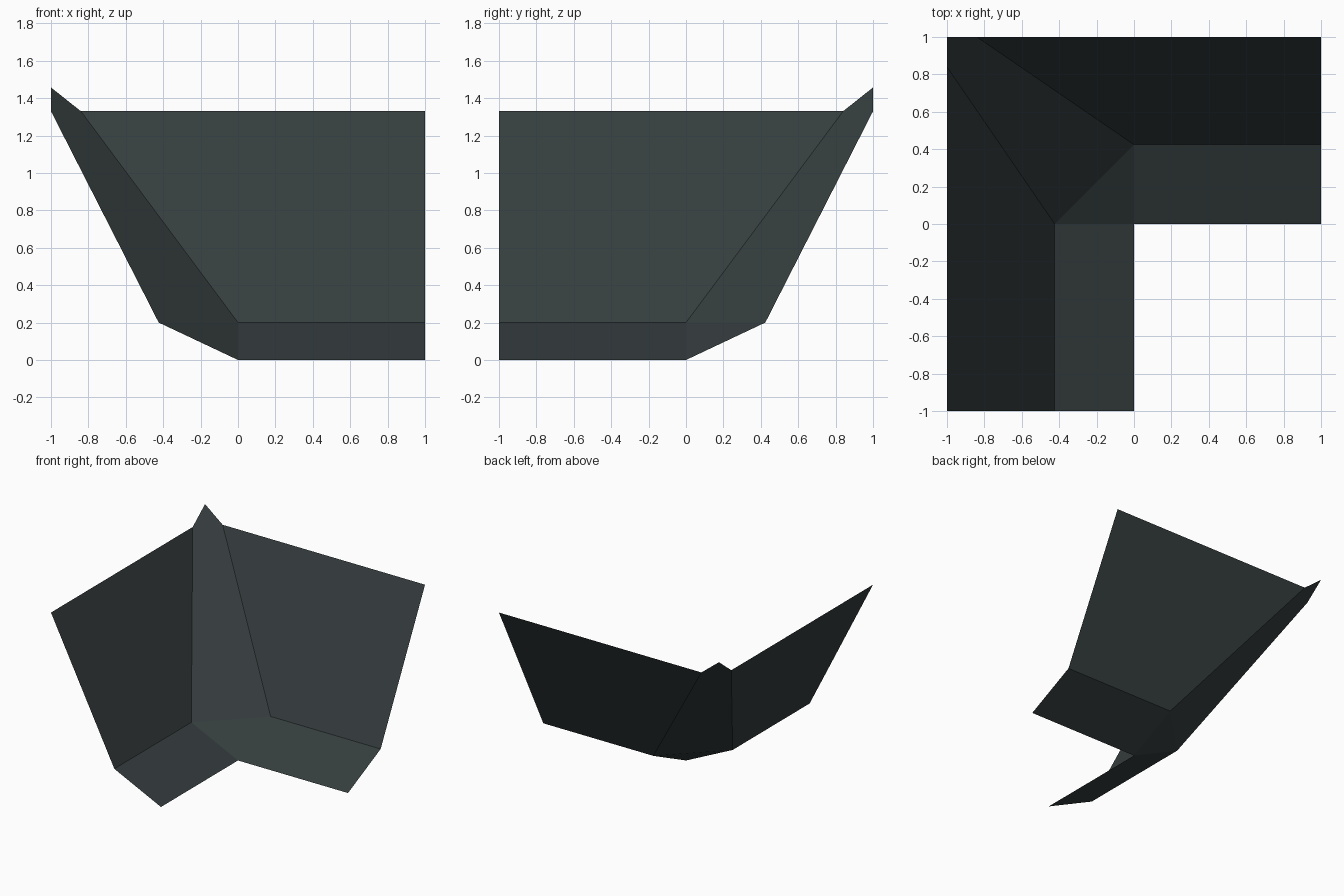
import bpy
import bmesh
from mathutils import Vector

cube = bpy.data.objects.get("Cube")
if cube:
    bpy.data.objects.remove(cube, do_unlink=True)

# One dark slate colour for the whole sheet
slate = bpy.data.materials.new("dark slate")
slate.use_nodes = True
colour = (0.036, 0.047, 0.048, 1.0)
slate.diffuse_color = colour
bsdf = slate.node_tree.nodes["Principled BSDF"]
bsdf.inputs["Base Color"].default_value = colour
bsdf.inputs["Roughness"].default_value = 0.9

# Cross-section as (outward distance, height): toe, bend, rim
TOE, BEND, RIM = (0.0, 0.0), (0.424, 0.2), (1.0, 1.33)
END = 1.0          # length of each arm
MITRE = -0.84      # where the wall rim meets the corner panel
PEAK = 1.457       # height of the corner tip


def on_arm(along, section):
    return Vector((along, section[0], section[1]))


def mirrored(p):
    """Swap to the other arm across the diagonal of the corner."""
    return Vector((-p.y, -p.x, p.z))


def panel(name, points):
    bm = bmesh.new()
    face = bm.faces.new([bm.verts.new(p) for p in points])
    face.normal_update()
    if face.normal.z < 0:
        face.normal_flip()
    mesh = bpy.data.meshes.new(name)
    bm.to_mesh(mesh)
    bm.free()
    mesh.materials.append(slate)
    obj = bpy.data.objects.new(name, mesh)
    bpy.context.collection.objects.link(obj)


toe, bend = on_arm(0, TOE), on_arm(0, BEND)
rim = on_arm(MITRE, RIM)

# Straight arms: shallow footing strip and steep wall, on both sides
footing = [toe, on_arm(END, TOE), on_arm(END, BEND), bend]
wall = [bend, on_arm(END, BEND), on_arm(END, RIM), rim]
for label, points in (("footing", footing), ("wall", wall)):
    panel("back_" + label, points)
    panel("right_" + label, [mirrored(p) for p in points])

# Corner: small footing triangle and tall pointed panel
panel("corner_footing", [toe, bend, mirrored(bend)])
panel("corner_wall", [bend, rim, Vector((-END, END, PEAK)),
                      mirrored(rim), mirrored(bend)])
